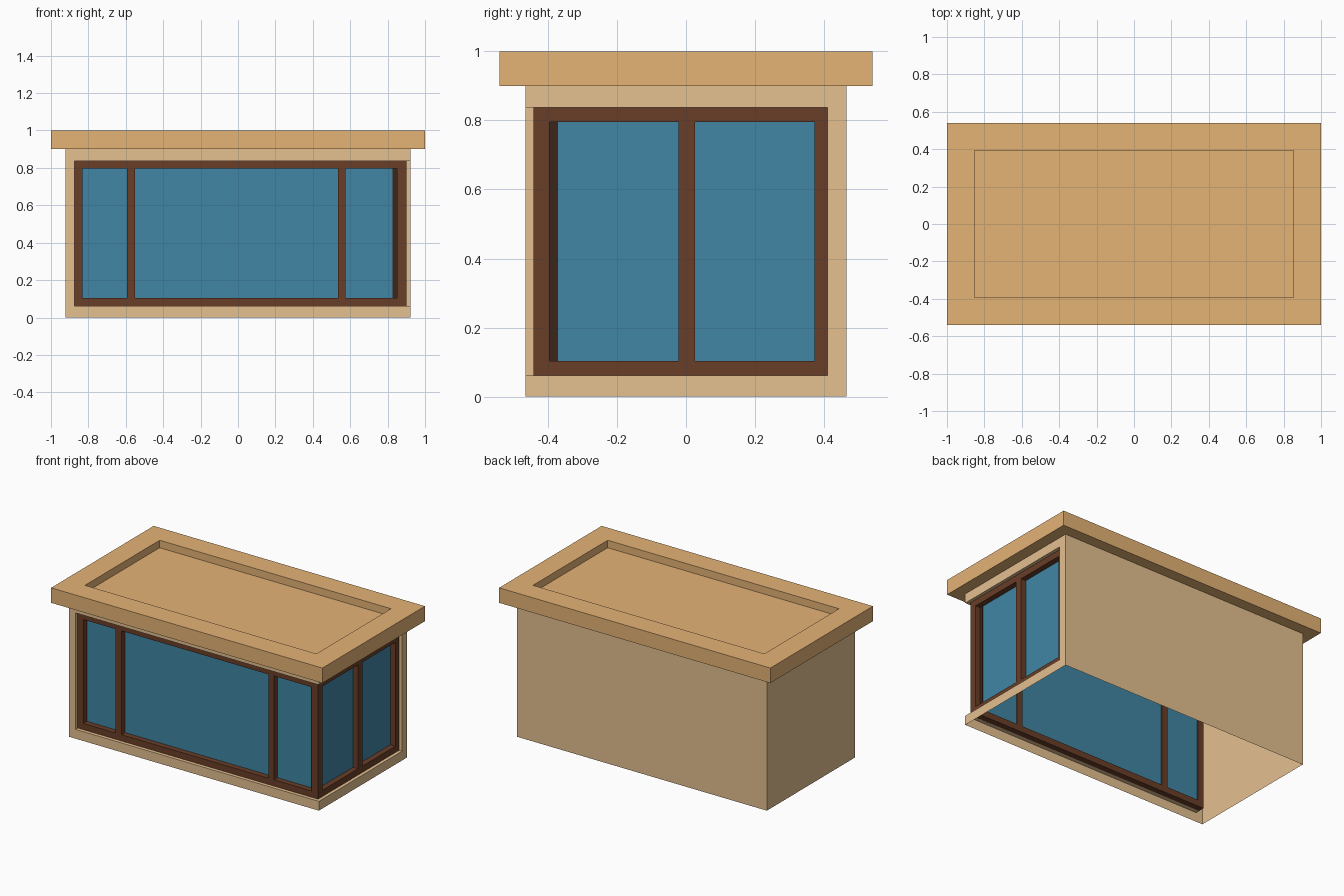
import bpy
import bmesh

cube = bpy.data.objects.get("Cube")
if cube:
    bpy.data.objects.remove(cube, do_unlink=True)


def material(name, rgb):
    m = bpy.data.materials.new(name)
    m.use_nodes = True
    m.diffuse_color = (*rgb, 1)
    m.node_tree.nodes["Principled BSDF"].inputs["Base Color"].default_value = (*rgb, 1)
    return m


ROOF = material("warm tan", (0.783, 0.451, 0.181))
WALL = material("pale sand", (0.783, 0.533, 0.279))
WOOD = material("brown wood", (0.144, 0.048, 0.021))
DARK = material("dark wood", (0.045, 0.018, 0.009))
GLASS = material("blue glass", (0.053, 0.238, 0.376))


def build(name, spans, mat):
    """One object from (x, y, z) spans; a span given as a number makes a flat panel."""
    bm = bmesh.new()
    for span in spans:
        lo = [s[0] if isinstance(s, tuple) else s for s in span]
        hi = [s[1] if isinstance(s, tuple) else s for s in span]
        flat = [i for i in range(3) if lo[i] == hi[i]]
        if flat:
            a, b = [i for i in range(3) if i != flat[0]]
            verts = []
            for u, v in ((lo, lo), (hi, lo), (hi, hi), (lo, hi)):
                co = list(lo)
                co[a], co[b] = u[a], v[b]
                verts.append(bm.verts.new(co))
            f = bm.faces.new(verts)
            f.normal_update()
            # Panels face away from the middle of the building
            if f.normal.dot(f.calc_center_median()) < 0:
                f.normal_flip()
        else:
            new = bmesh.ops.create_cube(bm, size=1)["verts"]
            for v in new:
                v.co = [(lo[i] + hi[i]) / 2 + v.co[i] * (hi[i] - lo[i]) for i in range(3)]
    mesh = bpy.data.meshes.new(name)
    bm.to_mesh(mesh)
    bm.free()
    mesh.materials.append(mat)
    obj = bpy.data.objects.new(name, mesh)
    bpy.context.collection.objects.link(obj)
    return obj


# Main dimensions
WX, WY, TOP = 0.922, 0.465, 0.9      # wall shell
Z0, Z1 = 0.062, 0.838                # window opening
L, B = -0.873, 0.41                  # far ends of the corner opening
FX, FY = 0.9, -0.442                 # outer frame planes
DEPTH, BAR = 0.045, 0.042
PANE = 0.037                         # glass set back from the frame face
POST = 0.047
P0, P1 = Z0 + BAR, Z1 - BAR          # pane heights

# Roof slab with a sunken, straight-sided top
roof = build("roof", [((-1, 1), (-0.54, 0.54), (TOP, 1))], ROOF)
bm = bmesh.new()
bm.from_mesh(roof.data)
bm.normal_update()
top = max(bm.faces, key=lambda f: f.calc_center_median().z)
bmesh.ops.inset_individual(bm, faces=[top], thickness=0.147, use_even_offset=True)
floor = bmesh.ops.extrude_discrete_faces(bm, faces=[top])["faces"][0]
bmesh.ops.translate(bm, verts=floor.verts[:], vec=(0, 0, -0.05))
bm.to_mesh(roof.data)
bm.free()

# Thin wall shell, open below
build("back_wall", [((-WX, WX), WY, (0, TOP))], WALL)
build("left_end_wall", [(-WX, (-WY, WY), (0, TOP))], WALL)
build("front_wall", [
    ((-WX, L), -WY, (0, TOP)),
    ((L, WX), -WY, (0, Z0)),
    ((L, WX), -WY, (Z1, TOP)),
], WALL)
build("window_end_wall", [
    (WX, (B, WY), (0, TOP)),
    (WX, (-WY, B), (0, Z0)),
    (WX, (-WY, B), (Z1, TOP)),
], WALL)

# Reveals around the corner opening
reveals = []
for z in (Z0, Z1):
    reveals += [((L, WX), (-WY, FY + 0.005), z), ((FX - 0.005, WX), (FY + 0.005, B), z)]
reveals += [(L, (-WY, FY + DEPTH), (Z0, Z1)), ((FX - DEPTH, WX), B, (Z0, Z1))]
build("window_reveals", reveals, WALL)

# Window frame wrapping the corner
front, side = (FY, FY + DEPTH), (FX - DEPTH, FX)
rails = []
for z in ((Z0, P0), (P1, Z1)):
    rails += [((L, FX), front, z), (side, (FY + DEPTH, B), z)]
build("frame_rails", rails, WOOD)
posts = [((a, b), front, (P0, P1)) for a, b in ((L, L + BAR), (-0.593, -0.55), (0.534, 0.575))]
posts += [(side, (a, b), (P0, P1)) for a, b in ((-0.021, 0.026), (B - 0.038, B))]
build("frame_posts", posts, WOOD)
build("corner_post", [((FX - 0.05, FX), (FY, FY + POST), (P0, P1))], WOOD)

# Dark strips on the glass beside the corner post
build("corner_strips", [
    ((FX - 0.075, FX - 0.05), (FY + PANE - 0.003, FY + PANE + 0.003), (P0, P1)),
    ((FX - PANE - 0.003, FX - PANE + 0.003), (FY + POST, FY + 0.071), (P0, P1)),
], DARK)

# Glazing
build("front_glass", [((L + BAR, FX - 0.05), FY + PANE, (P0, P1))], GLASS)
build("side_glass", [(FX - PANE, (FY + POST, B - 0.038), (P0, P1))], GLASS)
